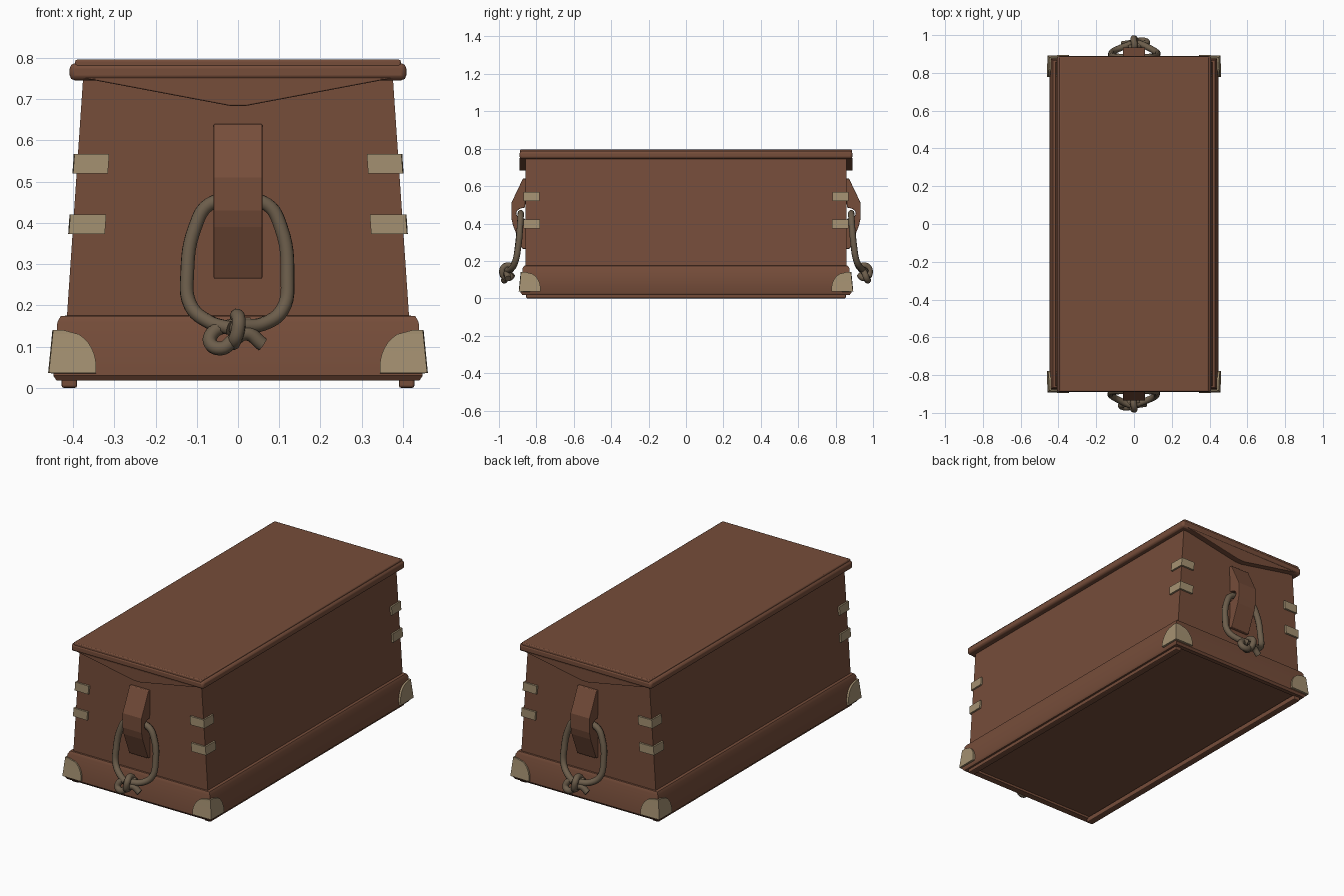
import bpy, bmesh, math
from mathutils import Vector

if "Cube" in bpy.data.objects:
    bpy.data.objects.remove(bpy.data.objects["Cube"], do_unlink=True)


def material(name, rgb):
    m = bpy.data.materials.new(name)
    m.use_nodes = True
    m.diffuse_color = (*rgb, 1)
    b = m.node_tree.nodes["Principled BSDF"]
    b.inputs["Base Color"].default_value = (*rgb, 1)
    b.inputs["Roughness"].default_value = 0.8
    return m


WOOD = material("brown wood", (0.18, 0.074, 0.042))
BRASS = material("dull brass", (0.37, 0.28, 0.165))
ROPE = material("grey rope", (0.15, 0.11, 0.07))


def finish(name, bm, mat, bevel=0.0, segments=2):
    bmesh.ops.recalc_face_normals(bm, faces=bm.faces)
    mesh = bpy.data.meshes.new(name)
    bm.to_mesh(mesh)
    bm.free()
    ob = bpy.data.objects.new(name, mesh)
    bpy.context.collection.objects.link(ob)
    mesh.materials.append(mat)
    if bevel:
        mod = ob.modifiers.new("Bevel", "BEVEL")
        mod.width, mod.segments = bevel, segments
    return ob


def smooth(ob):
    bpy.ops.object.select_all(action="DESELECT")
    ob.select_set(True)
    bpy.context.view_layer.objects.active = ob
    bpy.ops.object.shade_smooth_by_angle(angle=math.radians(40))


def loft(name, rings, mat, bevel=0.0, caps=True):
    """Stack of rectangles, each (half width, half depth, height)."""
    bm = bmesh.new()
    loops = [[bm.verts.new((sx * x, sy * y, z))
              for sx, sy in ((-1, -1), (1, -1), (1, 1), (-1, 1))]
             for x, y, z in rings]
    for a, b in zip(loops, loops[1:]):
        for i in range(4):
            j = (i + 1) % 4
            bm.faces.new((a[i], a[j], b[j], b[i]))
    if caps:
        bm.faces.new(loops[0])
        bm.faces.new(loops[-1])
    return finish(name, bm, mat, bevel)


def prism(name, points, offset, mat, bevel=0.0):
    """Flat outline pushed along an offset vector."""
    bm = bmesh.new()
    face = bm.faces.new([bm.verts.new(p) for p in points])
    out = bmesh.ops.extrude_face_region(bm, geom=[face])["geom"]
    bmesh.ops.translate(bm, vec=Vector(offset),
                        verts=[v for v in out if isinstance(v, bmesh.types.BMVert)])
    return finish(name, bm, mat, bevel)


def mirror(ob, x=True, y=True):
    mod = ob.modifiers.new("Mirror", "MIRROR")
    mod.use_axis = (x, y, False)


def corner_wrap(name, z0, z1, steps, reach, half_size):
    """Metal plate folded round all four upright corners."""
    bm = bmesh.new()
    rows = []
    for i in range(steps + 1):
        t = i / steps
        z = z0 + (z1 - z0) * t
        (x, y), u = half_size(z), reach(t)
        rows.append([bm.verts.new(p) for p in
                     ((x - u, -y, z), (x, -y, z), (x, u - y, z))])
    for a, b in zip(rows, rows[1:]):
        for i in range(2):
            bm.faces.new((a[i], a[i + 1], b[i + 1], b[i]))
    ob = finish(name, bm, BRASS)
    mod = ob.modifiers.new("Solidify", "SOLIDIFY")
    mod.thickness, mod.offset = 0.012, 0
    mirror(ob)


def body_size(z):
    return 0.42 - 0.07 * (z - 0.17), 0.864


def skirt_size(z):
    return 0.455 - 0.1 * (z - 0.03), 0.889 - 0.1 * (z - 0.03)


# Tapered box, floor and moulded skirt
smooth(loft("box_body", [(0.425, 0.858, 0.035), (0.415, 0.858, 0.17),
                         (0.375, 0.858, 0.76)], WOOD))
smooth(loft("base_skirt", [(0.40, 0.845, 0.045), (0.40, 0.845, 0.022), (0.44, 0.875, 0.018),
                           (0.448, 0.884, 0.03), (0.438, 0.874, 0.16),
                           (0.43, 0.866, 0.174), (0.41, 0.855, 0.176)], WOOD, caps=False))

# Runners below the box
runner = prism("base_runner", [(0.39, -0.855, 0), (0.428, -0.855, 0),
                               (0.428, -0.855, 0.03), (0.39, -0.855, 0.03)],
               (0, 1.71, 0), WOOD, 0.006)
mirror(runner, y=False)

# Lid with raised top panel
smooth(loft("lid_rim", [(0.408, 0.89, 0.746), (0.408, 0.89, 0.787)], WOOD, 0.012))
smooth(loft("lid_panel", [(0.395, 0.887, 0.77), (0.395, 0.887, 0.796)], WOOD, 0.005))

# Pointed boards under the lid ends
valance = prism("lid_end_board", [(-0.38, -0.89, 0.752), (-0.02, -0.89, 0.684),
                                  (0.02, -0.89, 0.684), (0.38, -0.89, 0.752)],
                (0, 0.035, 0), WOOD, 0.003)
mirror(valance, x=False)

# Brass straps and rounded corner guards
corner_wrap("upper_corner_strap", 0.52, 0.567, 1, lambda t: 0.08, body_size)
corner_wrap("lower_corner_strap", 0.373, 0.42, 1, lambda t: 0.083, body_size)
corner_wrap("base_corner_guard", 0.036, 0.14, 10,
            lambda t: 0.02 + 0.09 * math.sqrt(1 - t * t), skirt_size)


def rope(name, points):
    curve = bpy.data.curves.new(name, "CURVE")
    curve.dimensions = "3D"
    curve.bevel_depth, curve.bevel_resolution = 0.017, 3
    curve.resolution_u, curve.use_fill_caps = 6, True
    spline = curve.splines.new("BEZIER")
    spline.bezier_points.add(len(points) - 1)
    for bp, p in zip(spline.bezier_points, points):
        bp.co = p
        bp.handle_left_type = bp.handle_right_type = "AUTO"
    curve.materials.append(ROPE)
    ob = bpy.data.objects.new(name, curve)
    bpy.context.collection.objects.link(ob)
    return ob


# Wooden cleat outline with a rounded notch for the rope
notch = [(-0.86 - 0.048 * math.sin(a), 0.455 - 0.03 * math.cos(a))
         for a in (math.pi * i / 8 for i in range(9))]
cleat_side = ([(-0.855, 0.265)] + notch +
              [(-0.855, 0.64), (-0.872, 0.64), (-0.934, 0.51),
               (-0.934, 0.43), (-0.925, 0.39), (-0.875, 0.265)])

# Rope loop and knot
loop_path = [(-0.02, -0.96, 0.145), (-0.07, -0.937, 0.16), (-0.115, -0.912, 0.2),
             (-0.123, -0.898, 0.28), (-0.104, -0.887, 0.39), (-0.07, -0.884, 0.445),
             (0, -0.884, 0.455), (0.07, -0.884, 0.445), (0.104, -0.887, 0.39),
             (0.12, -0.898, 0.27), (0.108, -0.915, 0.19), (0.06, -0.937, 0.155),
             (0.01, -0.955, 0.15)]
knot_path = [(0.03, -0.935, 0.155), (-0.02, -0.945, 0.15), (-0.06, -0.955, 0.135),
             (-0.067, -0.965, 0.108), (-0.04, -0.972, 0.096), (-0.012, -0.965, 0.115),
             (0.02, -0.958, 0.132), (0.06, -0.952, 0.105)]
wrap_path = [(0, -0.925, 0.16), (-0.003, -0.945, 0.175), (0.002, -0.975, 0.165),
             (0, -0.982, 0.14), (-0.008, -0.972, 0.115), (-0.012, -0.945, 0.11),
             (-0.005, -0.925, 0.13)]

for end, angle in (("front", 0), ("back", math.pi)):
    cleat = prism(end + "_cleat", [(-0.059, y, z) for y, z in cleat_side],
                  (0.118, 0, 0), WOOD, 0.003)
    for ob in (cleat, rope(end + "_rope_loop", loop_path),
               rope(end + "_rope_knot", knot_path), rope(end + "_rope_wrap", wrap_path)):
        ob.rotation_euler.z = angle
